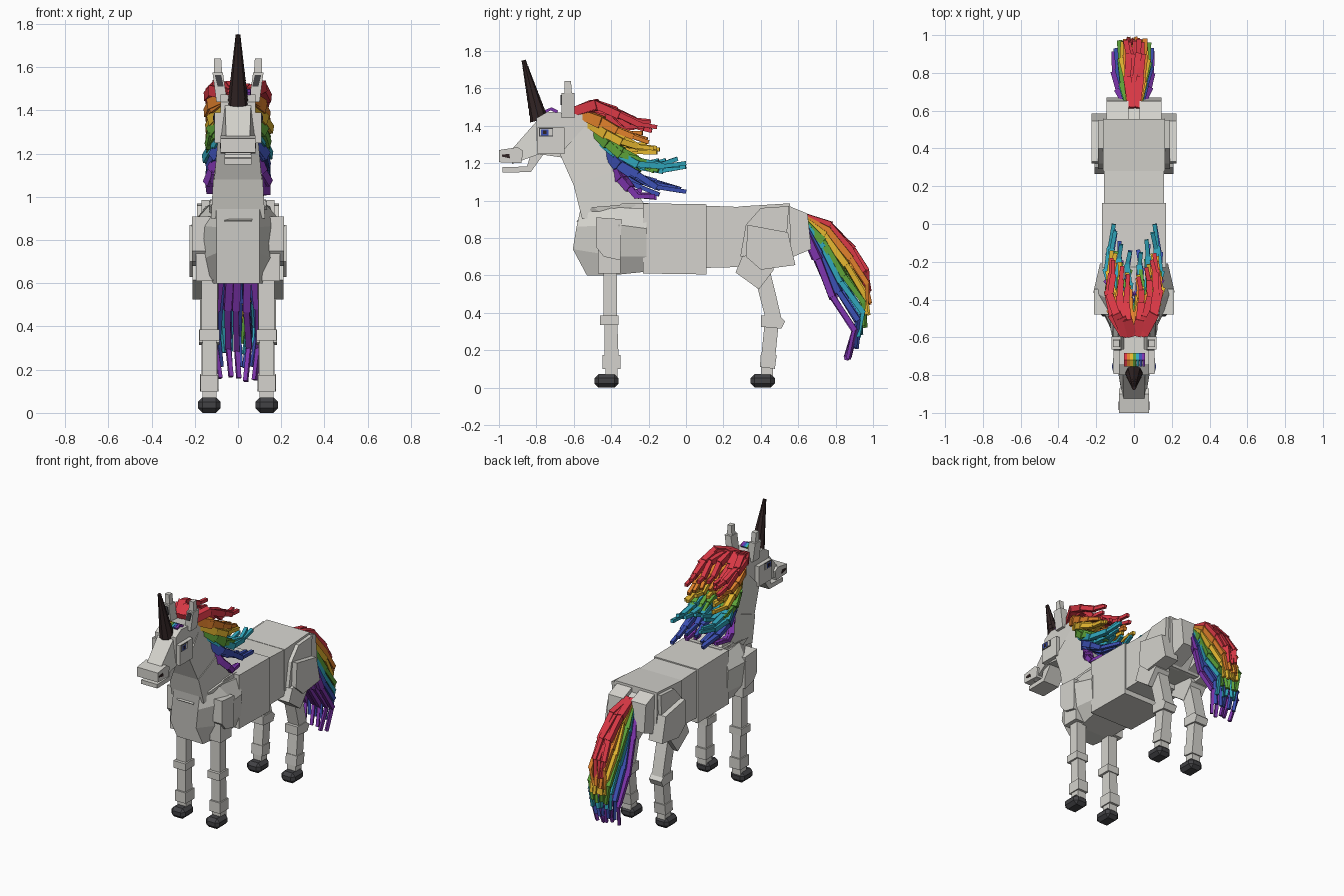
import bpy, bmesh, random
from mathutils import Vector, Matrix

random.seed(4)
cube = bpy.data.objects.get("Cube")
if cube:
    bpy.data.objects.remove(cube, do_unlink=True)


def material(name, rgb):
    m = bpy.data.materials.new(name)
    m.use_nodes = True
    col = (*rgb, 1)
    m.diffuse_color = col
    m.node_tree.nodes["Principled BSDF"].inputs["Base Color"].default_value = col
    return m


WHITE = material("coat white", (0.66, 0.65, 0.61))
HOOF = material("hoof grey", (0.055, 0.055, 0.06))
HORN = material("horn brown", (0.03, 0.017, 0.017))
RAINBOW = [material(n, c) for n, c in (
    ("red", (0.70, 0.04, 0.06)), ("orange", (0.75, 0.22, 0.025)),
    ("yellow", (0.78, 0.47, 0.03)), ("green", (0.11, 0.36, 0.04)),
    ("teal", (0.03, 0.38, 0.50)), ("blue", (0.045, 0.08, 0.45)),
    ("purple", (0.21, 0.035, 0.42)))]


def finish(name, bm, mat):
    bmesh.ops.recalc_face_normals(bm, faces=bm.faces)
    me = bpy.data.meshes.new(name)
    bm.to_mesh(me)
    bm.free()
    me.materials.append(mat)
    ob = bpy.data.objects.new(name, me)
    bpy.context.collection.objects.link(ob)
    return ob


def loft(name, rings, mat):
    """Skin closed rings of equal length and cap both ends."""
    bm = bmesh.new()
    vs = [[bm.verts.new(p) for p in r] for r in rings]
    n = len(vs[0])
    for a, b in zip(vs, vs[1:]):
        for i in range(n):
            j = (i + 1) % n
            bm.faces.new((a[i], a[j], b[j], b[i]))
    bm.faces.new(vs[0])
    bm.faces.new(vs[-1])
    return finish(name, bm, mat)


def prism(name, prof, mat, x0, x1):
    """Side profile (y, z) spanned between two x positions."""
    return loft(name, [[(x, y, z) for y, z in prof] for x in (x0, x1)], mat)


def body(name, halves, mat=WHITE):
    """Loft cross-sections given as their +x half (x, y, z)."""
    return loft(name, [h + [(-x, y, z) for x, y, z in reversed(h)] for h in halves], mat)


def pair(name, prof, x0, x1, mat=WHITE, bevel=0):
    for side, s in (("left", 1), ("right", -1)):
        ob = prism(f"{side}_{name}", prof, mat, s * x0, s * x1)
        if bevel:
            mod = ob.modifiers.new("bevel", "BEVEL")
            mod.width, mod.segments = bevel, 1


def box(y0, y1, z0, z1):
    return [(y0, z0), (y1, z0), (y1, z1), (y0, z1)]


# Torso
body("chest", [
    [(0.10, -0.565, 0.95), (0.10, -0.585, 0.86), (0.10, -0.605, 0.74), (0.10, -0.53, 0.60)],
    [(0.13, -0.40, 0.965), (0.215, -0.36, 0.87), (0.19, -0.36, 0.70), (0.12, -0.40, 0.60)],
    [(0.15, -0.21, 0.955), (0.18, -0.21, 0.85), (0.17, -0.21, 0.70), (0.14, -0.21, 0.62)]])
prism("withers", [(-0.40, 0.95), (-0.20, 0.95), (-0.20, 0.988), (-0.34, 0.985)], WHITE, -0.13, 0.13)
prism("barrel", [(-0.23, 0.61), (0.11, 0.605), (0.11, 0.98), (-0.23, 0.985)], WHITE, -0.17, 0.17)
prism("loin", [(0.11, 0.64), (0.30, 0.645), (0.30, 0.965), (0.11, 0.972)], WHITE, -0.16, 0.16)
prism("croup", [(0.28, 0.68), (0.50, 0.66), (0.56, 0.75), (0.555, 0.985), (0.28, 0.968)],
      WHITE, -0.165, 0.165)
pair("buttock", [(0.48, 0.66), (0.67, 0.74), (0.65, 0.93), (0.54, 0.975)], 0.03, 0.145)
prism("dock", [(0.53, 0.80), (0.62, 0.84), (0.63, 0.91), (0.53, 0.95)], WHITE, -0.035, 0.035)

# Neck in two wedges
body("neck_base", [
    [(0.135, -0.30, 0.98), (0.135, -0.50, 0.965), (0.06, -0.585, 0.89)],
    [(0.12, -0.19, 0.97), (0.13, -0.40, 0.90), (0.06, -0.55, 0.84)]])
body("neck_lower", [
    [(0.12, -0.21, 0.96), (0.125, -0.555, 0.90)],
    [(0.10, -0.345, 1.17), (0.115, -0.60, 1.08)]])
body("neck_upper", [
    [(0.095, -0.345, 1.17), (0.11, -0.60, 1.08)],
    [(0.075, -0.50, 1.44), (0.095, -0.675, 1.25)]])

# Head
prism("skull", [(-0.80, 1.25), (-0.66, 1.23), (-0.50, 1.36), (-0.55, 1.46),
                (-0.74, 1.475), (-0.80, 1.44)], WHITE, -0.08, 0.08)
pair("cheek", box(-0.795, -0.65, 1.25, 1.39), 0.07, 0.108)
body("snout", [
    [(0.06, -0.78, 1.445), (0.085, -0.78, 1.25)],
    [(0.055, -0.93, 1.275), (0.06, -0.93, 1.195)]])
prism("muzzle", [(-1.0, 1.205), (-0.88, 1.20), (-0.87, 1.265), (-0.90, 1.285), (-1.0, 1.27)],
      WHITE, -0.08, 0.08)
prism("lower_jaw", [(-0.98, 1.15), (-0.83, 1.152), (-0.76, 1.25), (-0.83, 1.25),
                    (-0.85, 1.182), (-0.98, 1.178)], WHITE, -0.062, 0.062)
pair("nostril", [(-0.985, 1.235), (-0.94, 1.225), (-0.945, 1.25), (-0.985, 1.245)],
     0.079, 0.083, HORN)
pair("eye_rim", box(-0.785, -0.71, 1.342, 1.388), 0.106, 0.110, HOOF)
pair("eye_white", box(-0.78, -0.715, 1.347, 1.383), 0.109, 0.112)
pair("iris", box(-0.775, -0.735, 1.349, 1.381), 0.111, 0.114, RAINBOW[5])
pair("pupil", box(-0.765, -0.745, 1.355, 1.375), 0.113, 0.116, HORN)

# Ears lean outward, with dark inner plates
for side, s in (("left", 1), ("right", -1)):
    def ear(name, steps, mat):
        loft(f"{side}_{name}", [[(s * a, y0, z), (s * b, y0, z), (s * b, y1, z), (s * a, y1, z)]
                                for a, b, y0, y1, z in steps], mat)
    ear("ear", [(0.05, 0.10, -0.665, -0.595, 1.44), (0.07, 0.118, -0.665, -0.595, 1.575)], WHITE)
    ear("ear_tip", [(0.073, 0.11, -0.65, -0.61, 1.57), (0.078, 0.11, -0.65, -0.615, 1.64)], WHITE)
    ear("inner_ear", [(0.066, 0.094, -0.67, -0.66, 1.51), (0.078, 0.108, -0.67, -0.66, 1.565)], HOOF)

# Stepped horn leaning forward
bm = bmesh.new()
base, tip = Vector((0, -0.785, 1.43)), Vector((0, -0.868, 1.75))
steps = 9
for i in range(steps):
    a, b = base.lerp(tip, i / steps), base.lerp(tip, (i + 1) / steps)
    r = 0.050 - 0.036 * i / (steps - 1)
    m = Matrix.Translation((a + b) / 2) @ (tip - base).to_track_quat("Z", "Y").to_matrix().to_4x4()
    bmesh.ops.create_cone(bm, cap_ends=True, segments=8, radius1=r, radius2=r * 0.85,
                          depth=(b - a).length * 1.02, matrix=m)
finish("horn", bm, HORN)

# Front legs
pair("shoulder", [(-0.48, 0.75), (-0.44, 0.70), (-0.35, 0.68), (-0.345, 0.90), (-0.48, 0.91)], 0.12, 0.213)
pair("front_elbow", box(-0.47, -0.35, 0.61, 0.75), 0.10, 0.195)
pair("front_forearm", box(-0.44, -0.37, 0.36, 0.70), 0.095, 0.168)
pair("front_knee", box(-0.46, -0.36, 0.335, 0.385), 0.085, 0.178)
pair("front_cannon", [(-0.435, 0.14), (-0.36, 0.14), (-0.367, 0.35), (-0.437, 0.35)], 0.10, 0.165)
pair("front_fetlock", box(-0.447, -0.35, 0.10, 0.175), 0.092, 0.173)
pair("front_pastern", box(-0.43, -0.365, 0.05, 0.12), 0.10, 0.165)
pair("front_hoof", box(-0.49, -0.36, 0, 0.072), 0.08, 0.186, HOOF, 0.022)

# Hind legs
pair("hip", [(0.40, 0.63), (0.585, 0.655), (0.545, 0.83), (0.33, 0.87), (0.32, 0.70)], 0.12, 0.225)
pair("haunch", [(0.29, 0.70), (0.42, 0.72), (0.54, 0.83), (0.55, 0.97), (0.40, 0.96), (0.32, 0.87)],
     0.14, 0.19)
pair("thigh", [(0.265, 0.615), (0.39, 0.525), (0.47, 0.63), (0.43, 0.74), (0.30, 0.70)], 0.09, 0.21)
pair("gaskin", [(0.37, 0.58), (0.425, 0.37), (0.51, 0.37), (0.48, 0.50), (0.45, 0.62)], 0.092, 0.175)
pair("hock", [(0.40, 0.325), (0.51, 0.315), (0.53, 0.355), (0.50, 0.385), (0.40, 0.385)], 0.085, 0.18)
pair("hind_cannon", [(0.40, 0.14), (0.475, 0.14), (0.495, 0.34), (0.42, 0.34)], 0.095, 0.168)
pair("hind_fetlock", [(0.395, 0.11), (0.475, 0.10), (0.485, 0.175), (0.40, 0.18)], 0.09, 0.175)
pair("hind_pastern", box(0.40, 0.465, 0.05, 0.13), 0.10, 0.165)
pair("hind_hoof", box(0.345, 0.475, 0, 0.072), 0.08, 0.186, HOOF, 0.022)


def strand(bm, pts, w0, w1):
    """Chain of tapering boxes along a path."""
    n = len(pts) - 1
    for i, (a, b) in enumerate(zip(pts, pts[1:])):
        d = b - a
        w = w0 + (w1 - w0) * i / (n - 1)
        m = (Matrix.Translation((a + b) / 2) @ d.to_track_quat("Z", "Y").to_matrix().to_4x4()
             @ Matrix.Diagonal((w, w, d.length + w * 0.35, 1)))
        bmesh.ops.create_cube(bm, size=1, matrix=m)


def jitter(v, r):
    return v + Vector([random.uniform(-r, r) for _ in range(3)])


# Mane: one sweeping row of strands for each colour
MANE = [
    [(-0.58, 1.48), (-0.47, 1.505), (-0.35, 1.47), (-0.24, 1.41), (-0.14, 1.40)],
    [(-0.55, 1.46), (-0.45, 1.42), (-0.36, 1.38), (-0.28, 1.35), (-0.20, 1.33)],
    [(-0.52, 1.42), (-0.42, 1.36), (-0.33, 1.32), (-0.25, 1.28), (-0.14, 1.28)],
    [(-0.49, 1.38), (-0.41, 1.30), (-0.33, 1.25), (-0.24, 1.21), (-0.14, 1.17)],
    [(-0.47, 1.34), (-0.37, 1.25), (-0.24, 1.20), (-0.10, 1.18), (0.02, 1.20)],
    [(-0.43, 1.28), (-0.36, 1.19), (-0.27, 1.14), (-0.15, 1.09), (0.00, 1.06)],
    [(-0.40, 1.22), (-0.34, 1.13), (-0.30, 1.07), (-0.25, 1.03), (-0.15, 1.03)]]
for mat, path in zip(RAINBOW, MANE):
    bm = bmesh.new()
    for c in (-1, -0.9, -0.6, -0.25, 0.25, 0.6, 0.9, 1):
        reach = (0.62 + 0.38 * abs(c)) * random.uniform(0.88, 1.0)
        dz = random.uniform(-0.025, 0.025)
        pts = []
        for k, (y, z) in enumerate(path):
            x = 0.135 * c * (0.4, 0.82, 1.0, 0.95, 0.85)[k]
            p = Vector((x, path[0][0] + (y - path[0][0]) * reach, z + dz * k / 4))
            pts.append(jitter(p, 0.009) if k else p)
        strand(bm, pts, 0.05, 0.022)
    finish(f"mane_{mat.name}", bm, mat)

# Tail: fan from the upper red strands to the lower purple ones
TOP = [(0.62, 0.915), (0.76, 0.86), (0.88, 0.74), (0.955, 0.62), (0.975, 0.51)]
LOW = [(0.62, 0.88), (0.70, 0.70), (0.79, 0.48), (0.90, 0.30), (0.865, 0.16)]
for i, mat in enumerate(RAINBOW):
    f = i / 6
    bm = bmesh.new()
    for c in (-1, -0.5, 0, 0.5, 1):
        pts = []
        for k, (a, b) in enumerate(zip(TOP, LOW)):
            x = c * (0.04 + 0.065 * f) * (0.3, 0.65, 0.95, 1.0, 0.8)[k]
            y = a[0] + (b[0] - a[0]) * f + 0.03 * f * (1 - f) * k
            z = a[1] + (b[1] - a[1]) * f
            p = Vector((x, y, z))
            pts.append(jitter(p, 0.011) if k else p)
        strand(bm, pts, 0.042, 0.02)
    finish(f"tail_{mat.name}", bm, mat)

# Forelock tufts across the brow
for i, mat in enumerate(RAINBOW):
    x = -0.045 + 0.016 * i
    bm = bmesh.new()
    strand(bm, [Vector((x, -0.69, 1.475)), Vector((x, -0.72, 1.49)),
                Vector((x, -0.75, 1.478))], 0.017, 0.014)
    finish(f"forelock_{mat.name}", bm, mat)
